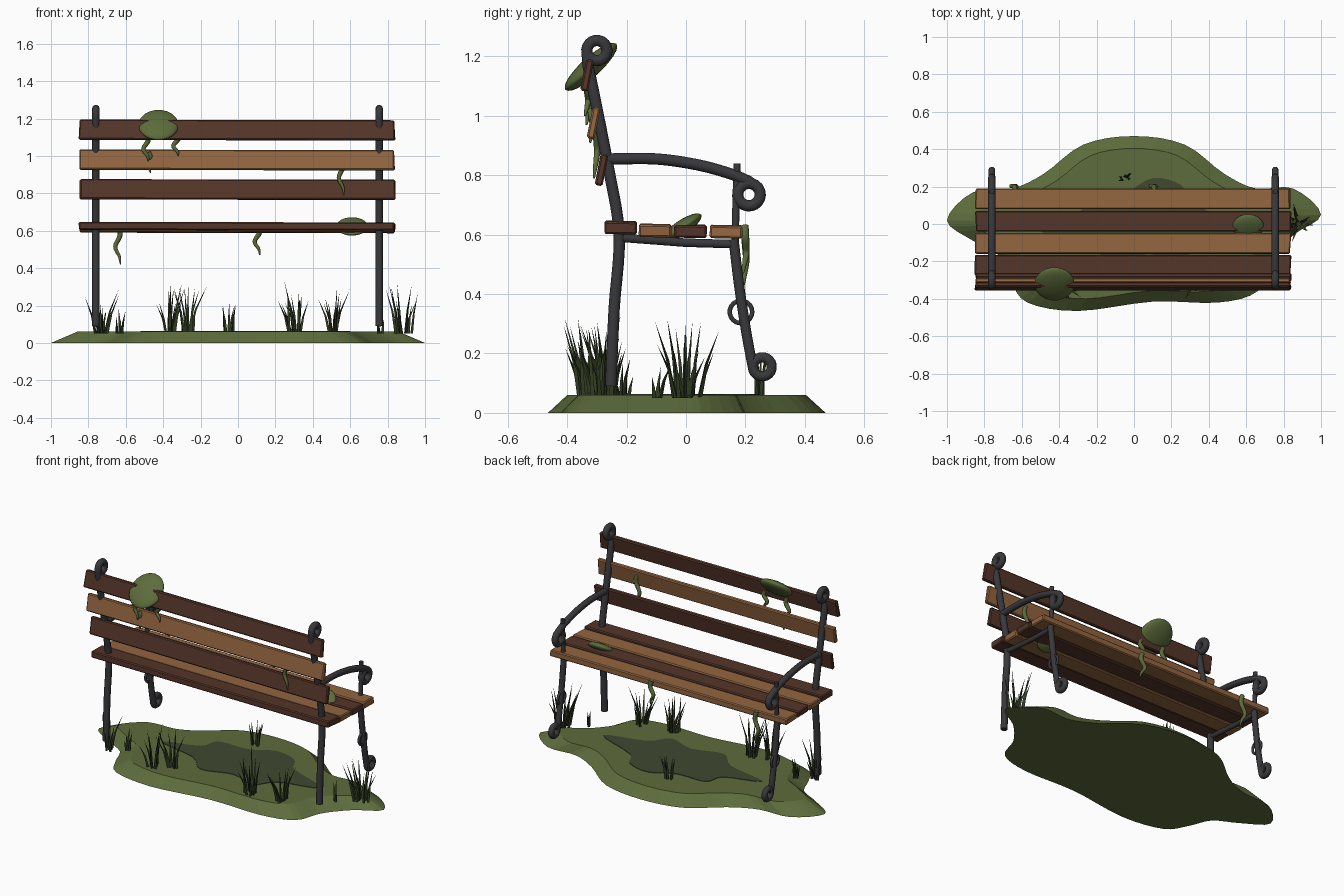
import bpy, bmesh, math, random
from mathutils import Vector

if "Cube" in bpy.data.objects:
    bpy.data.objects.remove(bpy.data.objects["Cube"])

random.seed(4)


def material(name, rgb):
    m = bpy.data.materials.new(name)
    m.diffuse_color = (*rgb, 1)
    m.use_nodes = True
    m.node_tree.nodes["Principled BSDF"].inputs["Base Color"].default_value = m.diffuse_color
    return m


LIGHT = material("light_wood", (0.29, 0.13, 0.05))
DARK = material("dark_wood", (0.09, 0.036, 0.022))
IRON = material("iron", (0.04, 0.04, 0.045))
MOSS = material("moss", (0.11, 0.15, 0.045))
GRASS = material("grass", (0.03, 0.045, 0.016))
SOIL = material("soil", (0.05, 0.065, 0.03))


def add_mesh(name, bm, mat):
    bmesh.ops.recalc_face_normals(bm, faces=bm.faces)
    me = bpy.data.meshes.new(name)
    bm.to_mesh(me)
    bm.free()
    ob = bpy.data.objects.new(name, me)
    me.materials.append(mat)
    bpy.context.collection.objects.link(ob)
    return ob


def spline(pts, n=5, closed=False):
    """Catmull-Rom sampling through the points"""
    p = [Vector(q) for q in pts]
    p = [p[-1]] + p + p[:2] if closed else [2 * p[0] - p[1]] + p + [2 * p[-1] - p[-2]]
    out = []
    for a, b, c, d in zip(p, p[1:], p[2:], p[3:]):
        for i in range(n):
            t = i / n
            out.append(0.5 * (2 * b + (c - a) * t + (2 * a - 5 * b + 4 * c - d) * t * t
                              + (3 * b - a - 3 * c + d) * t ** 3))
    return out if closed else out + [p[-2]]


def tube(name, pts, r, mat, taper=False, closed=False):
    cu = bpy.data.curves.new(name, 'CURVE')
    cu.dimensions = '3D'
    cu.bevel_depth = r
    cu.bevel_resolution = 3
    cu.use_fill_caps = True
    s = cu.splines.new('POLY')
    s.points.add(len(pts) - 1)
    s.use_cyclic_u = closed
    for i, (sp, q) in enumerate(zip(s.points, pts)):
        sp.co = (*q, 1)
        sp.radius = 1 - 0.85 * (i / len(pts)) ** 2 if taper else 1
    cu.materials.append(mat)
    ob = bpy.data.objects.new(name, cu)
    bpy.context.collection.objects.link(ob)
    bpy.ops.object.select_all(action='DESELECT')
    ob.select_set(True)
    bpy.context.view_layer.objects.active = ob
    bpy.ops.object.convert(target='MESH')
    bpy.ops.object.shade_smooth_by_angle(angle=math.radians(50))


def arc(cy, cz, r, a0, a1, n=18):
    angles = [math.radians(a0 + (a1 - a0) * i / n) for i in range(n + 1)]
    return [(cy + r * math.cos(a), cz + r * math.sin(a)) for a in angles]


# iron side frames
for side, x in (("left", -0.76), ("right", 0.755)):
    def bar(name, yz, r=0.02, closed=False):
        tube(side + name, [(x, q[0], q[1]) for q in yz], r, IRON, closed=closed)

    back = spline([(-0.253, 0.09), (-0.242, 0.35), (-0.225, 0.6), (-0.262, 0.83),
                   (-0.305, 1.05), (-0.33, 1.17)])
    bar("_back_post", [tuple(q) for q in back] + arc(-0.3, 1.22, 0.034, 195, -150))
    leg = spline([(0.16, 0.585), (0.18, 0.42), (0.205, 0.26), (0.222, 0.17)])
    bar("_front_leg", [tuple(q) for q in leg] + arc(0.257, 0.155, 0.032, 180, 520), 0.018)
    arm = spline([(-0.265, 0.855), (-0.1, 0.855), (0.04, 0.835), (0.15, 0.805), (0.21, 0.78)])
    bar("_armrest", [tuple(q) for q in arm] + arc(0.212, 0.735, 0.038, 75, -270))
    bar("_seat_rail", [(-0.225, 0.59), (0.0, 0.573), (0.17, 0.568)], 0.015)
    bar("_arm_post", [(0.165, 0.57), (0.172, 0.84)], 0.013)
    bar("_leg_ring", arc(0.185, 0.34, 0.038, 0, 342), 0.008, True)


def slat(name, y, z, sy, sz, tilt, mat):
    bm = bmesh.new()
    bmesh.ops.create_cube(bm, size=1)
    for v in bm.verts:
        v.co.x = v.co.x * 1.685 + random.uniform(-0.006, 0.006)
        v.co.y *= sy
        v.co.z *= sz
    bmesh.ops.bevel(bm, geom=bm.edges[:], offset=0.006, segments=1, affect='EDGES')
    ob = add_mesh(name, bm, mat)
    ob.location = (-0.005, y, z)
    ob.rotation_euler = (math.radians(tilt), 0.002, 0)


# wooden slats
for i, (y, z) in enumerate([(-0.22, 0.624), (-0.104, 0.614), (0.015, 0.612), (0.135, 0.61)]):
    slat(f"seat_slat_{i}", y, z, 0.11, 0.042, -1, LIGHT if i % 2 else DARK)
for i, (y, z) in enumerate([(-0.284, 0.82), (-0.311, 0.978), (-0.333, 1.138)]):
    slat(f"back_slat_{i}", y, z, 0.026, 0.108, -11, LIGHT if i % 2 else DARK)

# grassy mound with sloped rim
outline = spline([(0, 0.47), (0.27, 0.425), (0.48, 0.27), (0.65, 0.19), (0.85, 0.19), (1.0, 0.05),
                  (0.85, -0.06), (0.73, -0.2), (0.66, -0.36), (0.45, -0.42), (0.1, -0.415),
                  (-0.3, -0.465), (-0.57, -0.42), (-0.66, -0.3), (-0.72, -0.17), (-0.86, -0.09),
                  (-1.0, 0.02), (-0.86, 0.17), (-0.65, 0.19), (-0.48, 0.27), (-0.27, 0.425)], 4, True)
bm = bmesh.new()
low = [bm.verts.new((p.x, p.y, 0)) for p in outline]
top = [bm.verts.new((p.x * 0.86, p.y * 0.86, 0.06)) for p in outline]
bm.faces.new(low[::-1])
bm.faces.new(top)
for i in range(len(low)):
    j = (i + 1) % len(low)
    bm.faces.new((low[i], low[j], top[j], top[i]))
add_mesh("mound", bm, MOSS)

# dark worn patch
patch = spline([(0.1, 0.245), (0.25, 0.21), (0.33, 0.1), (0.6, -0.02), (0.35, -0.1), (0.25, -0.21),
                (0.08, -0.16), (-0.12, -0.21), (-0.25, -0.1), (-0.52, -0.03), (-0.3, 0.05),
                (-0.25, 0.16), (-0.05, 0.17)], 4, True)
bm = bmesh.new()
f = bm.faces.new([bm.verts.new((p.x, p.y, 0.063)) for p in patch])
ext = bmesh.ops.extrude_face_region(bm, geom=[f])
for v in ext['geom']:
    if isinstance(v, bmesh.types.BMVert):
        v.co.z = 0.058
add_mesh("worn_patch", bm, SOIL)

# moss clumps
for name, loc, size, tilt in (("back_moss", (-0.425, -0.32, 1.165), (0.108, 0.116, 0.033), 42),
                              ("seat_moss", (0.61, -0.015, 0.623), (0.085, 0.08, 0.025), 34)):
    bm = bmesh.new()
    bmesh.ops.create_icosphere(bm, subdivisions=3, radius=1)
    for f in bm.faces:
        f.smooth = True
    ob = add_mesh(name, bm, MOSS)
    ob.location, ob.scale = loc, size
    ob.rotation_euler.x = math.radians(tilt)

# hanging vines: x, y, top z, bottom z
for i, (x, y, z1, z0) in enumerate([(-0.49, -0.33, 1.12, 0.97), (-0.33, -0.335, 1.12, 1.0),
                                    (0.555, -0.305, 1.0, 0.79), (-0.64, 0.197, 0.63, 0.42),
                                    (0.105, 0.197, 0.63, 0.47), (-0.48, -0.318, 1.02, 0.91)]):
    h = z0 - z1
    pts = spline([(x + dx, y + dy, z1 + h * t) for dx, dy, t in
                  ((0, 0, 0), (0.01, 0.003, 0.25), (-0.016, 0.006, 0.55), (0.006, 0, 0.8), (0.012, -0.005, 1))])
    tube(f"vine_{i}", pts, 0.014, MOSS, taper=True)


# grass tufts: x, y, spread, height, blades
tufts = [(-0.73, -0.27, 0.04, 0.23, 9), (-0.63, -0.22, 0.025, 0.13, 6), (-0.37, -0.33, 0.04, 0.26, 11),
         (-0.27, -0.27, 0.04, 0.25, 10), (-0.05, 0.24, 0.025, 0.16, 6), (0.32, -0.31, 0.05, 0.27, 11),
         (0.51, -0.28, 0.04, 0.23, 10), (0.76, -0.1, 0.02, 0.11, 4), (0.88, 0.0, 0.05, 0.26, 15)]
for i, (x, y, spread, height, n) in enumerate(tufts):
    bm = bmesh.new()
    for _ in range(n):
        a, d = random.uniform(0, math.tau), random.uniform(0.2, 1) * spread
        base = Vector((x + d * math.cos(a), y + d * math.sin(a), 0.05))
        h = height * random.uniform(0.5, 1.05)
        lean = h * random.uniform(0.05, 0.4)
        tip = base + Vector((lean * math.cos(a), lean * math.sin(a), h))
        mid = base.lerp(tip, 0.5) - Vector((math.cos(a), math.sin(a), 0)) * lean * 0.15
        rings = []
        for c, r in ((base, 0.009), (mid, 0.006)):
            rings.append([bm.verts.new(c + Vector((r * math.cos(a + k * math.tau / 3),
                                                   r * math.sin(a + k * math.tau / 3), 0))) for k in range(3)])
        t = bm.verts.new(tip)
        bm.faces.new(rings[0][::-1])
        for k in range(3):
            m = (k + 1) % 3
            bm.faces.new((rings[0][k], rings[0][m], rings[1][m], rings[1][k]))
            bm.faces.new((rings[1][k], rings[1][m], t))
    add_mesh(f"grass_tuft_{i}", bm, GRASS)
